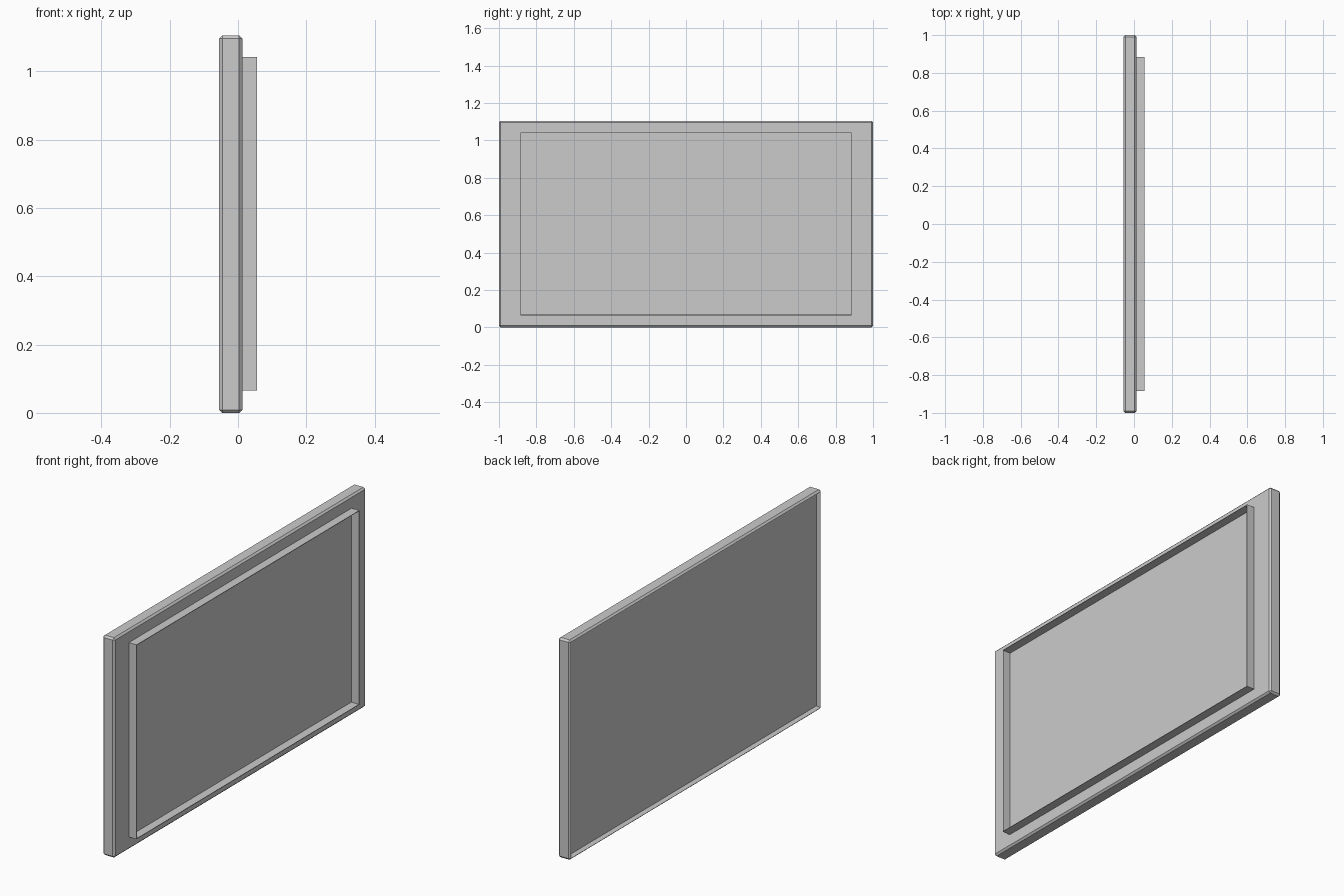
import bpy, bmesh
from mathutils import Matrix, Vector

if "Cube" in bpy.data.objects:
    bpy.data.objects.remove(bpy.data.objects["Cube"])


def make_object(name, bm):
    mesh = bpy.data.meshes.new(name)
    bm.to_mesh(mesh)
    bm.free()
    obj = bpy.data.objects.new(name, mesh)
    bpy.context.collection.objects.link(obj)
    return obj


def box(lo, hi):
    lo, hi = Vector(lo), Vector(hi)
    bm = bmesh.new()
    bmesh.ops.create_cube(bm, size=1, matrix=Matrix.Translation((lo + hi) / 2)
                          @ Matrix.Diagonal((*(hi - lo), 1)))
    return bm


def face_towards(bm, direction):
    bm.normal_update()
    d = Vector(direction)
    return max((f for f in bm.faces if f.normal.dot(d) > 0.99), key=lambda f: f.calc_area())


# Chamfered panel with the screen sunk behind a narrow rim
bm = box((-0.055, -1, 0), (0.0125, 1, 1.105))
bmesh.ops.bevel(bm, geom=bm.edges[:], offset=0.009, segments=1, affect='EDGES')
screen = face_towards(bm, (-1, 0, 0))
bmesh.ops.inset_region(bm, faces=[screen], thickness=0.013)
bmesh.ops.translate(bm, verts=screen.verts[:], vec=(0.017, 0, 0))
make_object("screen_panel", bm)

# Thin-walled skirt standing out from the back, open at the rear
bm = box((0.0125, -0.885, 0.065), (0.055, 0.885, 1.042))
ends = [face_towards(bm, (s, 0, 0)) for s in (-1, 1)]
bmesh.ops.delete(bm, geom=ends, context='FACES_ONLY')
skirt = make_object("back_skirt", bm)
wall = skirt.modifiers.new("wall", 'SOLIDIFY')
wall.thickness = 0.004
wall.offset = -1
